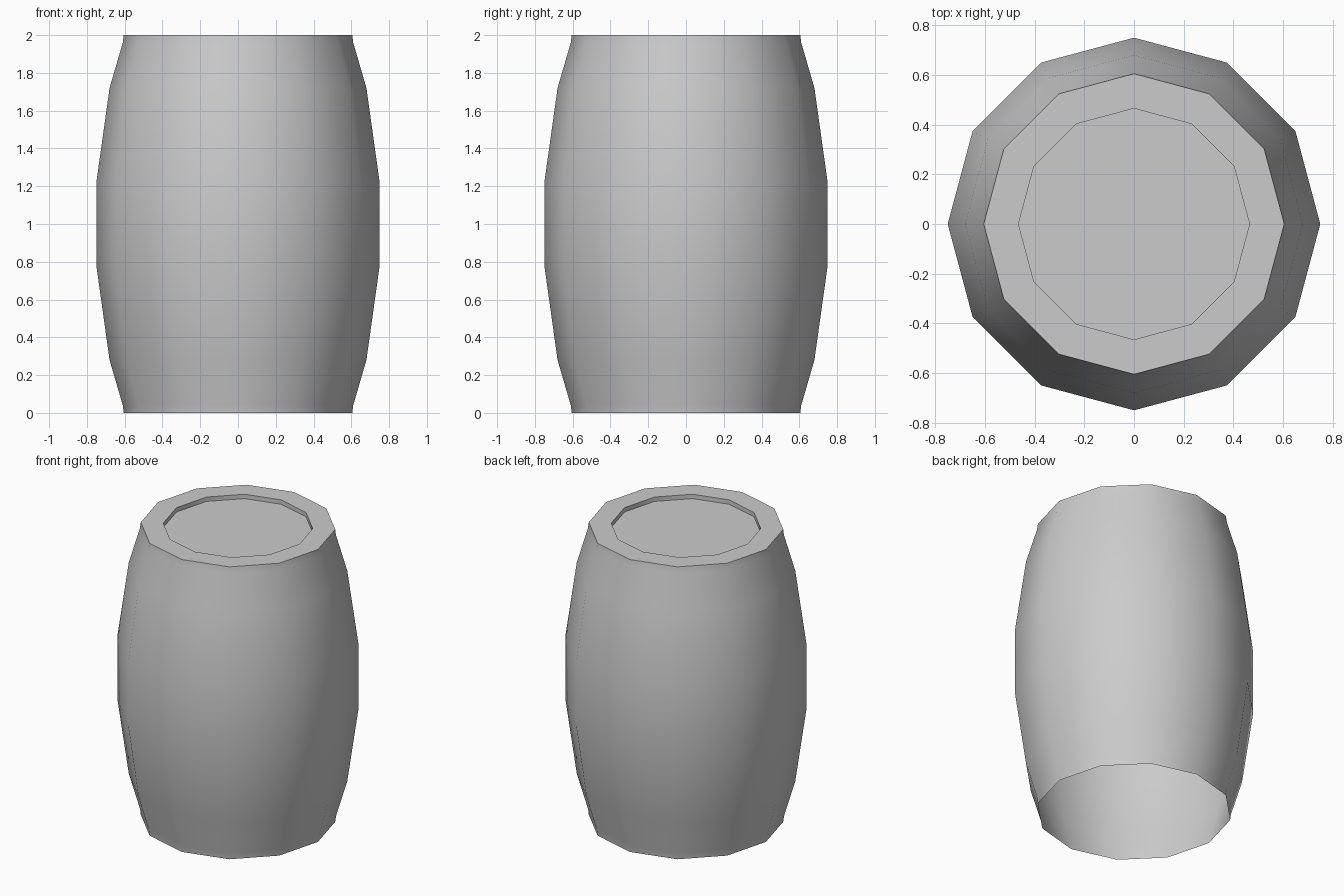
import bpy, bmesh
from math import cos, sin, pi, radians

if "Cube" in bpy.data.objects:
    bpy.data.objects.remove(bpy.data.objects["Cube"])

SIDES = 12

# (radius, height): bulging wall, rim, then the recessed lid; bottom is open
profile = [(0.605, 0), (0.61, 0.04), (0.68, 0.28), (0.75, 0.78),
           (0.75, 1.22), (0.68, 1.72), (0.61, 1.96), (0.605, 2.0),
           (0.465, 2.0), (0.465, 1.97)]

bm = bmesh.new()
rings = [[bm.verts.new((r * cos(2 * pi * i / SIDES), r * sin(2 * pi * i / SIDES), z))
          for i in range(SIDES)] for r, z in profile]

# Wall and rim
for low, high in zip(rings, rings[1:]):
    for i in range(SIDES):
        j = (i + 1) % SIDES
        bm.faces.new((low[i], low[j], high[j], high[i]))

# Recessed lid
bm.faces.new(rings[-1])

mesh = bpy.data.meshes.new("barrel")
bm.to_mesh(mesh)
bm.free()
barrel = bpy.data.objects.new("barrel", mesh)
bpy.context.collection.objects.link(barrel)

# Smooth staves, sharp rim
bpy.context.view_layer.objects.active = barrel
barrel.select_set(True)
bpy.ops.object.shade_smooth_by_angle(angle=radians(40))
